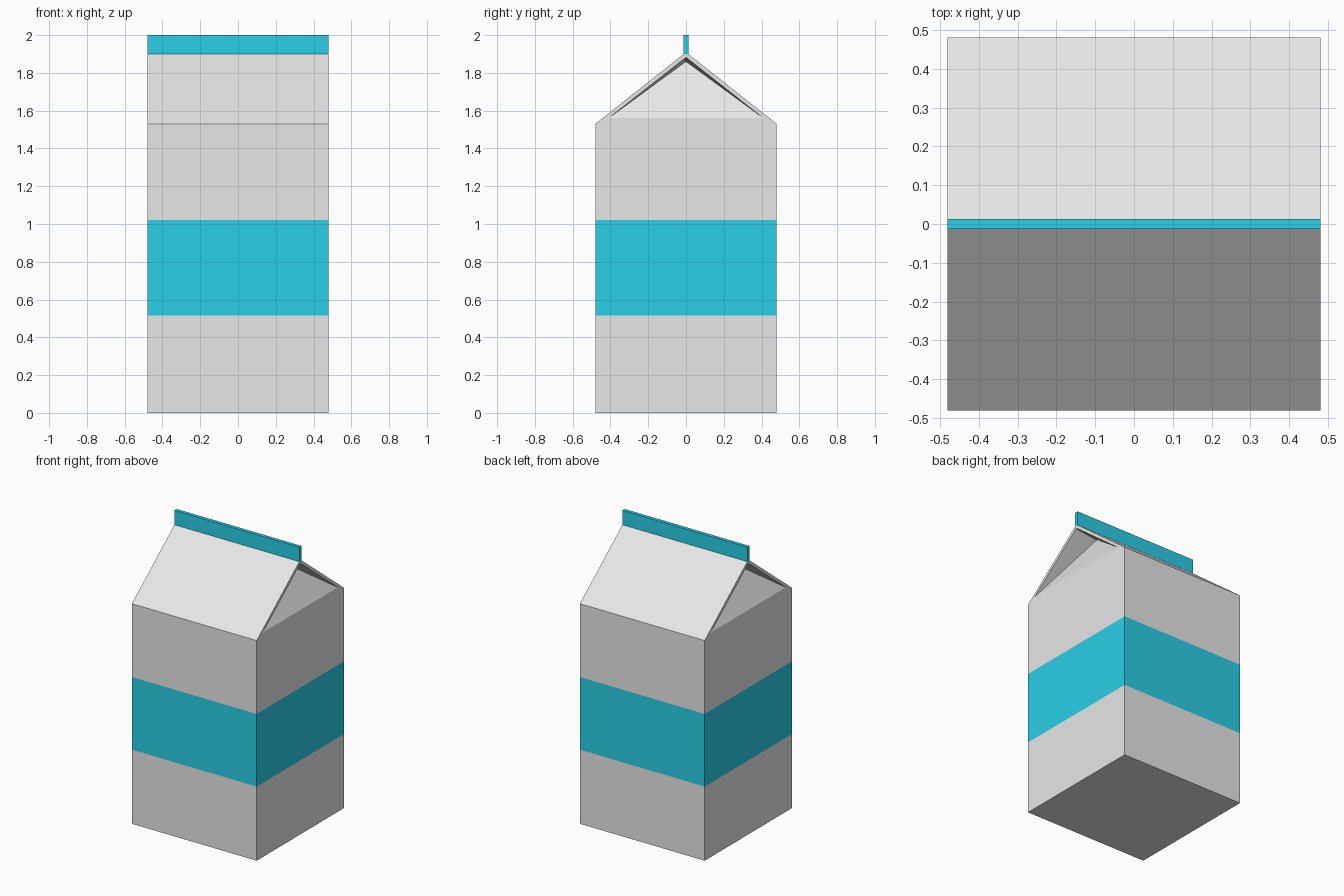
import bpy, bmesh

if "Cube" in bpy.data.objects:
    bpy.data.objects.remove(bpy.data.objects["Cube"])

HALF = 0.48       # half width of the carton
SHOULDER = 1.53   # where the roof starts
RIDGE = 1.90      # where the roof meets the sealed fin
BAND = (0.515, 1.02)


def material(name, rgb):
    m = bpy.data.materials.new(name)
    m.diffuse_color = (*rgb, 1)
    m.use_nodes = True
    m.node_tree.nodes["Principled BSDF"].inputs["Base Color"].default_value = m.diffuse_color
    return m


card = material("pale grey card", (0.8, 0.8, 0.8))
blue = material("cyan print", (0.024, 0.65, 0.83))


def add_object(name, bm, mats):
    bmesh.ops.recalc_face_normals(bm, faces=bm.faces[:])
    me = bpy.data.meshes.new(name)
    bm.to_mesh(me)
    bm.free()
    for m in mats:
        me.materials.append(m)
    ob = bpy.data.objects.new(name, me)
    bpy.context.collection.objects.link(ob)
    return ob


# carton body: house-shaped profile extruded along x
bm = bmesh.new()
profile = [(-HALF, 0), (HALF, 0), (HALF, SHOULDER), (0.012, RIDGE),
           (-0.012, RIDGE), (-HALF, SHOULDER)]
face = bm.faces.new([bm.verts.new((-HALF, y, z)) for y, z in profile])
ext = bmesh.ops.extrude_face_region(bm, geom=[face])["geom"]
bmesh.ops.translate(bm, vec=(2 * HALF, 0, 0),
                    verts=[g for g in ext if isinstance(g, bmesh.types.BMVert)])
bmesh.ops.recalc_face_normals(bm, faces=bm.faces[:])

# cut the walls at the band edges and at the shoulder
for z in (*BAND, SHOULDER):
    bmesh.ops.bisect_plane(bm, geom=bm.verts[:] + bm.edges[:] + bm.faces[:],
                           plane_co=(0, 0, z), plane_no=(0, 0, 1), dist=1e-5)

# folded gables: inset triangle whose tip leans into the carton
bm.normal_update()
gables = [f for f in bm.faces
          if abs(f.normal.x) > 0.9 and f.calc_center_median().z > SHOULDER]
for f in gables:
    side = 1 if f.normal.x > 0 else -1
    for depth, tip in ((0, 1.88), (0.17, 1.858)):
        bmesh.ops.inset_region(bm, faces=[f], thickness=0.001)
        for v in f.verts:
            s = 1 if v.co.y > 0 else -1
            if v.co.z > 1.7:
                v.co = (side * (HALF - depth), s * 0.003, tip)
            else:
                v.co = (side * HALF, s * 0.41, 1.56)
bmesh.ops.remove_doubles(bm, verts=bm.verts[:], dist=1e-4)

# printed band around the walls
for f in bm.faces:
    f.material_index = int(BAND[0] < f.calc_center_median().z < BAND[1]
                           and abs(f.normal.z) < 0.5)
add_object("carton_body", bm, [card, blue])

# sealed top fin
bm = bmesh.new()
bmesh.ops.create_cube(bm, size=1)
for v in bm.verts:
    v.co = (v.co.x * 2 * HALF, v.co.y * 0.025, RIDGE + 0.05 + v.co.z * 0.1)
add_object("top_fin", bm, [blue])
